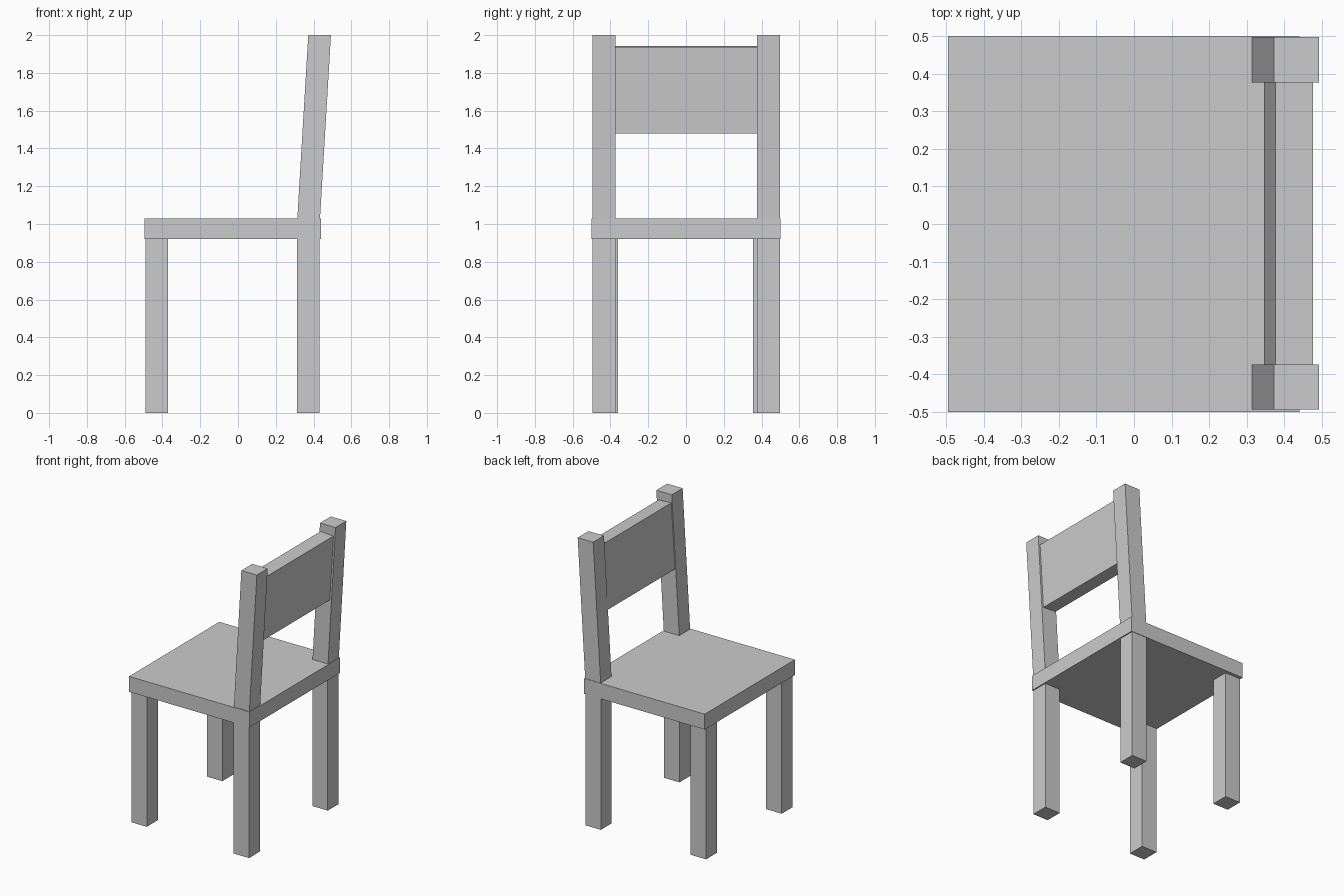
import bpy

if "Cube" in bpy.data.objects:
    bpy.data.objects.remove(bpy.data.objects["Cube"])


def prism(name, profile, y0, y1):
    """Extrude an (x, z) profile from y0 to y1."""
    n = len(profile)
    verts = [(x, y, z) for y in (y0, y1) for x, z in profile]
    faces = [tuple(range(n)), tuple(range(2 * n - 1, n - 1, -1))]
    faces += [(i, i + n, (i + 1) % n + n, (i + 1) % n) for i in range(n)]
    mesh = bpy.data.meshes.new(name)
    mesh.from_pydata(verts, [], faces)
    mesh.update()
    obj = bpy.data.objects.new(name, mesh)
    bpy.context.collection.objects.link(obj)
    return obj


def rect(x0, x1, z0, z1):
    return [(x0, z0), (x1, z0), (x1, z1), (x0, z1)]


# Seat
SEAT_BOTTOM, SEAT_TOP = 0.92, 1.028
prism("seat", rect(-0.495, 0.44, SEAT_BOTTOM, SEAT_TOP), -0.5, 0.5)

# Front legs, set slightly inward
for side, y in (("right", -0.482), ("left", 0.355)):
    prism("front_leg_" + side, rect(-0.49, -0.37, 0, SEAT_BOTTOM), y, y + 0.122)

# Back legs and the leaning uprights above them
lean = [(0.314, SEAT_TOP), (0.434, SEAT_TOP), (0.492, 2.0), (0.372, 2.0)]
for side, y in (("right", -0.494), ("left", 0.377)):
    prism("back_leg_" + side, rect(0.312, 0.432, 0, SEAT_BOTTOM), y, y + 0.12)
    prism("back_upright_" + side, lean, y, y + 0.12)

# Tilted backrest panel between the uprights
panel = [(0.346, 1.486), (0.448, 1.48), (0.476, 1.936), (0.376, 1.942)]
prism("backrest", panel, -0.374, 0.377)
